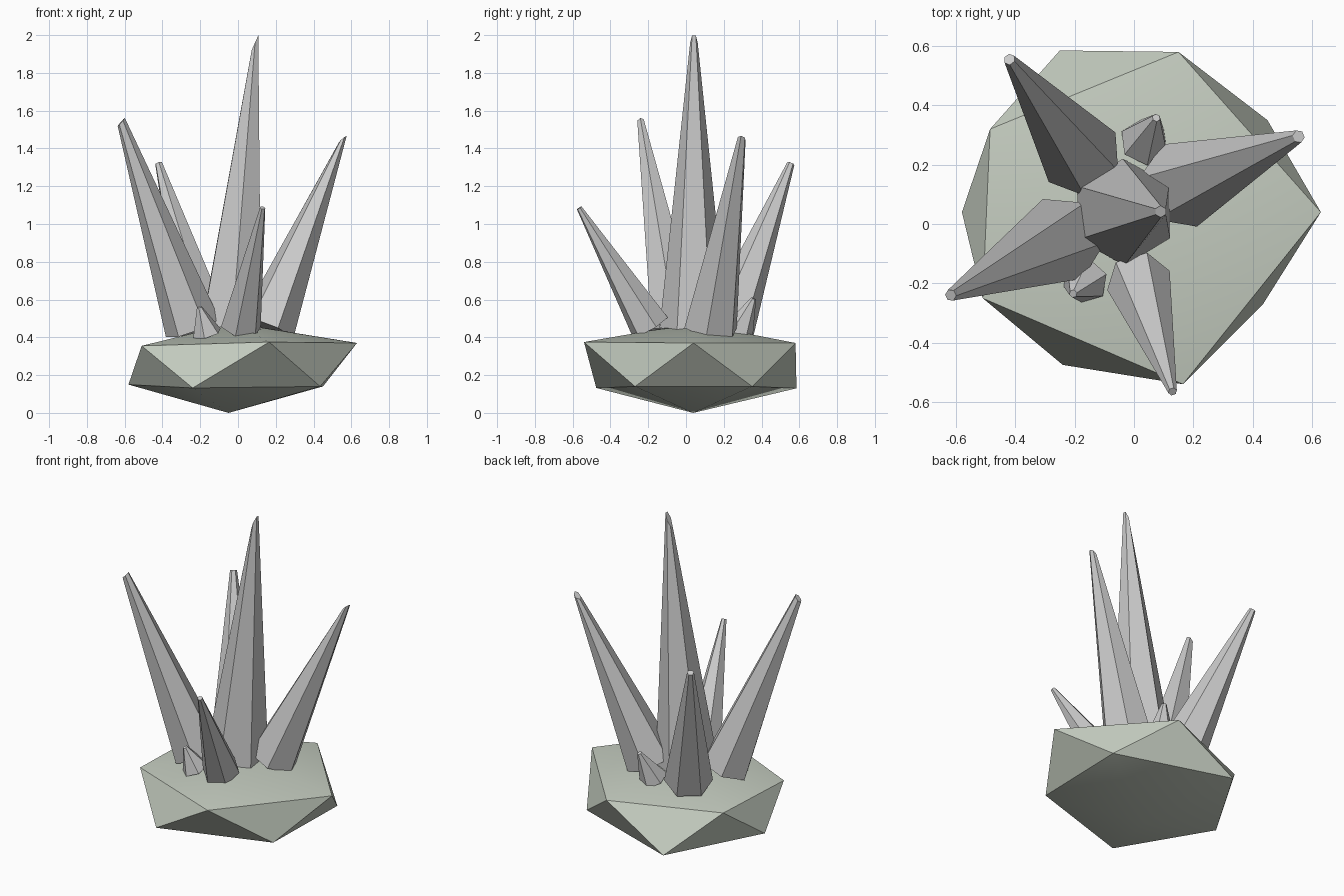
import bpy
from math import sin, cos, radians
from mathutils import Vector

if "Cube" in bpy.data.objects:
    bpy.data.objects.remove(bpy.data.objects["Cube"])


def make_object(name, verts, faces):
    mesh = bpy.data.meshes.new(name)
    mesh.from_pydata(verts, [], faces)
    mesh.update()
    obj = bpy.data.objects.new(name, mesh)
    bpy.context.collection.objects.link(obj)
    return obj


def crystal(name, base, base_r, tip, tip_r, slant=0.0):
    """Six-sided tapered shard; rings square to the axis, tip cut on a slant."""
    base, tip = Vector(base), Vector(tip)
    axis = (tip - base).normalized()
    side = Vector((0, 0, 1)).cross(axis).normalized()
    out = side.cross(axis)
    ring = [side * cos(radians(60 * i)) - out * sin(radians(60 * i)) for i in range(6)]
    # normalise the winding so that the ring runs anticlockwise about the axis
    if ring[0].cross(ring[1]).dot(axis) < 0:
        ring.reverse()
    verts = [base + d * base_r for d in ring]
    for d in ring:
        p = tip + d * tip_r
        p.z += slant * d.x * tip_r
        verts.append(p)
    faces = [(i, (i + 1) % 6, 6 + (i + 1) % 6, 6 + i) for i in range(6)]
    faces += [tuple(range(5, -1, -1)), tuple(range(6, 12))]
    return make_object(name, verts, faces)


# Rock base: squashed, slightly uneven icosahedron
upper = [(0.63, 0.04, 0.37), (0.15, 0.58, 0.37), (-0.485, 0.32, 0.36),
         (-0.51, -0.25, 0.355), (0.165, -0.54, 0.375)]
lower = [(0.45, 0.35, 0.14), (-0.25, 0.585, 0.13), (-0.58, 0.04, 0.15),
         (-0.24, -0.475, 0.132), (0.435, -0.27, 0.14)]
rock_verts = upper + lower + [(-0.02, 0.04, 0.475), (-0.05, 0.038, 0.0)]
rock_faces = []
for i in range(5):
    j = (i + 1) % 5
    rock_faces += [(i, j, 10), (5 + i, j, i), (5 + i, 5 + j, j), (5 + j, 5 + i, 11)]
rock = make_object("rock_base", rock_verts, rock_faces)
mat = bpy.data.materials.new("pale_green_stone")
mat.diffuse_color = (0.56, 0.61, 0.53, 1)
mat.use_nodes = True
mat.node_tree.nodes["Principled BSDF"].inputs["Base Color"].default_value = mat.diffuse_color
rock.data.materials.append(mat)
bpy.context.view_layer.objects.active = rock
rock.select_set(True)
bpy.ops.object.shade_smooth_by_angle(angle=radians(30))

# Crystals: name, base centre, base radius, tip centre, tip radius, tip slant
crystal("main_crystal", (-0.035, 0.04, 0.45), 0.18, (0.09, 0.042, 1.96), 0.02, 2.3)
crystal("right_crystal", (0.155, 0.13, 0.45), 0.15, (0.555, 0.295, 1.45), 0.022, 1.2)
crystal("left_crystal", (-0.24, -0.05, 0.45), 0.15, (-0.618, -0.24, 1.54), 0.02, 0.8)
crystal("back_crystal", (-0.175, 0.225, 0.45), 0.14, (-0.42, 0.555, 1.32), 0.02)
crystal("front_crystal", (0.015, -0.19, 0.455), 0.11, (0.13, -0.565, 1.085), 0.015)
crystal("small_back_crystal", (0.035, 0.275, 0.425), 0.085, (0.075, 0.358, 0.605), 0.014)
crystal("small_front_crystal", (-0.165, -0.19, 0.42), 0.08, (-0.205, -0.235, 0.56), 0.014)
